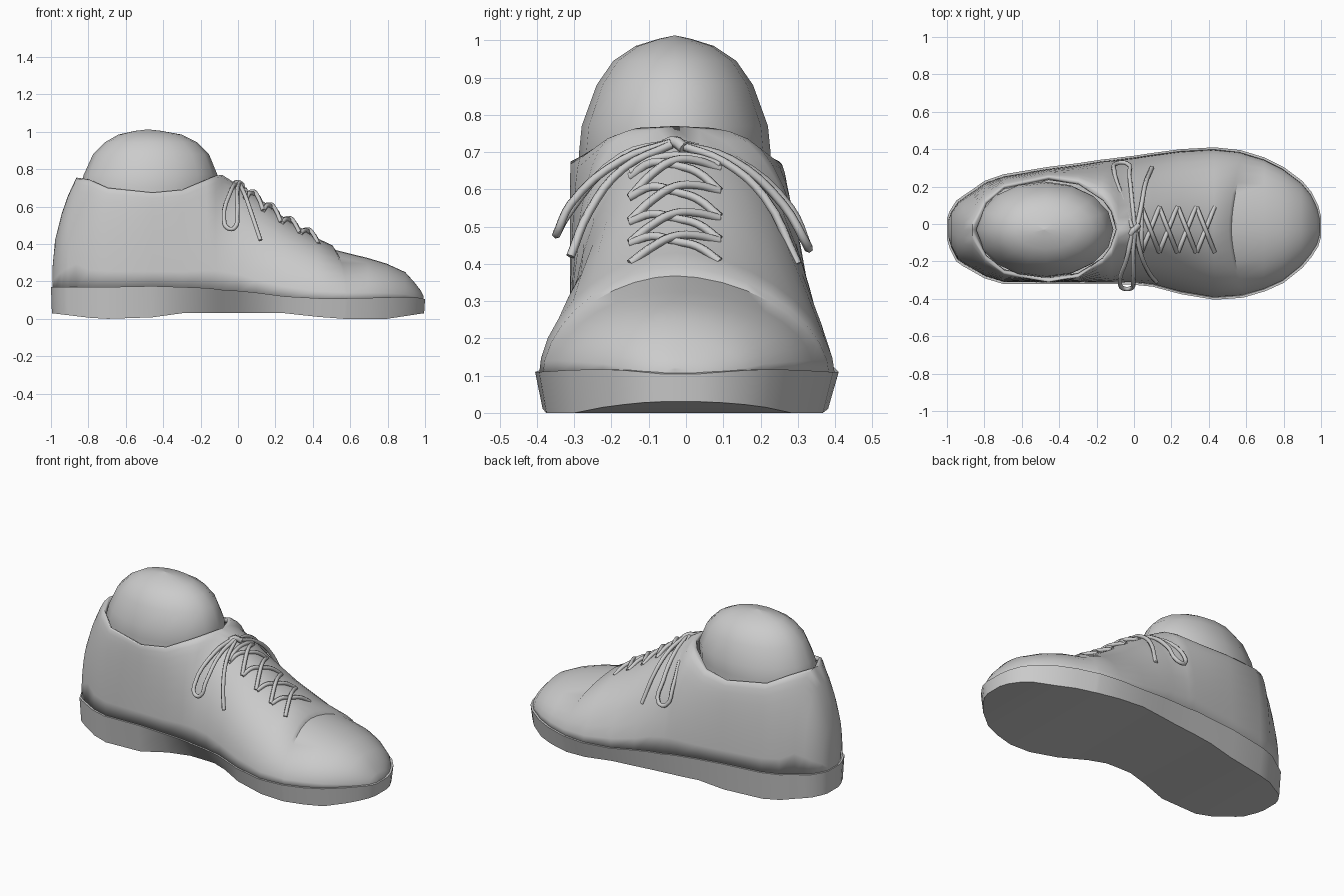
import bpy, bmesh, math

if "Cube" in bpy.data.objects:
    bpy.data.objects.remove(bpy.data.objects["Cube"])

YC = -0.03  # crest line of the shoe
# x, y of near side, y of far side, sole top z, upper top z, collar half-width
STATIONS = [
    (-1.0, -.08, .03, .17, .26, 0), (-.985, -.13, .07, .17, .42, 0),
    (-.95, -.20, .125, .17, .56, 0), (-.915, -.225, .15, .17, .66, 0),
    (-.87, -.25, .18, .17, .755, 0), (-.8, -.29, .23, .17, .745, .145),
    (-.7, -.32, .265, .17, .70, .23), (-.46, -.322, .305, .175, .675, .28),
    (-.3, -.322, .325, .17, .69, .25), (-.17, -.322, .345, .165, .745, .16),
    (-.12, -.322, .35, .16, .765, .1), (-.085, -.322, .355, .155, .77, 0),
    (0, -.325, .365, .15, .715, 0), (.1, -.335, .38, .14, .655, 0),
    (.25, -.375, .4, .12, .54, 0), (.43, -.405, .41, .11, .43, 0),
    (.57, -.395, .395, .11, .392, 0), (.585, -.393, .39, .11, .368, 0),
    (.7, -.36, .355, .112, .325, 0), (.8, -.315, .305, .115, .295, 0),
    (.9, -.235, .23, .117, .25, 0), (.95, -.175, .17, .115, .195, 0),
    (.985, -.12, .1, .11, .15, 0), (1.0, -.07, .04, .105, .12, 0)]


def interp(x, pts):
    for a, b in zip(pts, pts[1:]):
        if x <= b[0]:
            t = max(0, (x - a[0]) / (b[0] - a[0]))
            return [p + (q - p) * t for p, q in zip(a, b)]
    return list(pts[-1])


def finish(name, bm, angle=35, recalc=True):
    bmesh.ops.remove_doubles(bm, verts=bm.verts, dist=0.0005)
    bmesh.ops.dissolve_degenerate(bm, edges=bm.edges, dist=0.0005)
    if recalc:
        bmesh.ops.recalc_face_normals(bm, faces=bm.faces)
    me = bpy.data.meshes.new(name)
    bm.to_mesh(me)
    bm.free()
    ob = bpy.data.objects.new(name, me)
    bpy.context.collection.objects.link(ob)
    bpy.ops.object.select_all(action='DESELECT')
    ob.select_set(True)
    bpy.context.view_layer.objects.active = ob
    bpy.ops.object.shade_smooth_by_angle(angle=math.radians(angle))
    return ob


def skin(bm, rings, closed=True):
    rings = [[bm.verts.new(p) for p in r] for r in rings]
    n = len(rings[0])
    for a, b in zip(rings, rings[1:]):
        for j in range(n if closed else n - 1):
            k = (j + 1) % n
            bm.faces.new((a[j], b[j], b[k], a[k]))
    return rings


# Sole: strips across the foot, undercut at the arch on the near side
BOTTOM = [(-1, .03), (-.75, 0), (-.5, 0), (-.35, .03), (.3, .03), (.5, 0), (.8, 0), (1, .03)]
ARCH = [(-1, 0), (-.35, 0), (-.25, .075), (.04, .075), (.2, 0), (1, 0)]
rings = []
for x, yl, yr, zb, h, c in STATIONS:
    z = interp(x, BOTTOM)[1]
    inset = interp(x, ARCH)[1]
    rings.append([(x * .995, yl * .95 + inset, z), (x, yl, zb),
                  (x, yr, zb), (x * .995, yr * .93, z)])
bm = bmesh.new()
vr = skin(bm, rings)
for end in (vr[0], vr[-1]):
    bm.faces.new(end)
finish("sole", bm)

# Upper: arched half sections on both sides, open at the collar, pinched shut at the ends
N = 9
first, last = STATIONS[0], STATIONS[-1]
sections = ([(first[0], YC, YC) + first[3:]] + STATIONS + [(last[0], YC, YC) + last[3:]])
bm = bmesh.new()
for s in (-1, 1):
    rings = []
    for x, yl, yr, zb, h, c in sections:
        w = max(0, abs((yl if s < 0 else yr) - YC) - .01)
        ring = []
        for j in range(N + 1):
            a = math.pi / 2 * j / N
            # toe seam swings back towards the crest
            seam = .06 * math.sin(a) ** 3 if .55 < x < .6 else 0
            p = .85 if x < -.8 else 1.1 if .05 < x < .6 else 1
            c2 = min(c, w)
            ring.append((x * .993 - seam,
                         YC + s * (c2 + (w - c2) * max(0, math.cos(a)) ** p),
                         zb - .01 + (h - zb + .01) * math.sin(a) ** p))
        rings.append(ring if s < 0 else ring[::-1])
    skin(bm, rings, closed=False)
upper = finish("upper", bm, 40, recalc=False)
mod = upper.modifiers.new("thickness", 'SOLIDIFY')
mod.thickness = .025
mod.offset = -1

# Rounded ankle form rising from the collar: z, x min, x max, half-width
ANKLE = [(.5, -.83, -.13, .25), (.7, -.845, -.115, .257), (.77, -.825, -.11, .25),
         (.88, -.775, -.155, .21), (.945, -.71, -.22, .165), (.985, -.64, -.3, .105),
         (1.005, -.55, -.41, .04), (1.013, -.482, -.48, .001)]
rings = [[((a + b) / 2 + (b - a) / 2 * math.cos(t), YC + r * math.sin(t), z)
          for t in [2 * math.pi * k / 16 for k in range(16)]] for z, a, b, r in ANKLE]
bm = bmesh.new()
vr = skin(bm, rings)
bm.faces.new(vr[0])
finish("ankle", bm, 50)


# Laces
def surface_z(x, y):
    _, yl, yr, zb, h, c = interp(x, STATIONS)
    w = abs((yl if y < YC else yr) - YC)
    return zb + (h - zb) * math.sqrt(max(0, 1 - ((y - YC) / w) ** 2))


def lace(name, pts, radius=.012):
    cu = bpy.data.curves.new(name, 'CURVE')
    cu.dimensions = '3D'
    cu.bevel_depth = radius
    cu.bevel_resolution = 1
    cu.use_fill_caps = True
    cu.resolution_u = 4
    sp = cu.splines.new('BEZIER')
    sp.bezier_points.add(len(pts) - 1)
    for b, p in zip(sp.bezier_points, pts):
        b.co = p
        b.handle_left_type = b.handle_right_type = 'AUTO'
    ob = bpy.data.objects.new(name, cu)
    bpy.context.collection.objects.link(ob)


for i, x0 in enumerate((.04, .135, .235, .335)):
    for s in (-1, 1):
        pts = []
        for k in range(5):
            t = k / 4
            x, y = x0 + .095 * t, YC + s * .12 * (1 - 2 * t)
            lift = (-.012, .006, .016 if s > 0 else .002, .006, -.012)[k]
            pts.append((x, y, surface_z(x, y) + lift))
        lace(f"cross_lace_{i}_{s}", pts)
lace("top_lace", [(.04, YC + s * .12, surface_z(.04, YC + s * .12)) for s in (-1, -.4, .4, 1)])
lace("knot", [(-.02, -.055, .72), (.0, -.03, .728), (.025, -.005, .71)], .016)

# Bow: one loop and one loose end on each side
lace("near_loop", [(-.01, -.04, .725), (-.035, -.17, .69), (-.075, -.32, .53), (-.055, -.345, .485),
                   (-.02, -.345, .485), (-.005, -.31, .56), (-.005, -.17, .68), (.005, -.04, .725)])
lace("near_end", [(.01, -.04, .72), (.04, -.17, .655), (.08, -.26, .54), (.12, -.31, .42)])
lace("far_loop", [(-.01, -.02, .725), (-.06, .13, .68), (-.105, .28, .55), (-.09, .325, .45),
                  (-.04, .325, .45), (-.025, .26, .56), (-.01, .12, .68), (.005, -.02, .72)])
lace("far_end", [(.015, -.02, .72), (.04, .1, .675), (.06, .21, .58), (.095, .3, .4)])
